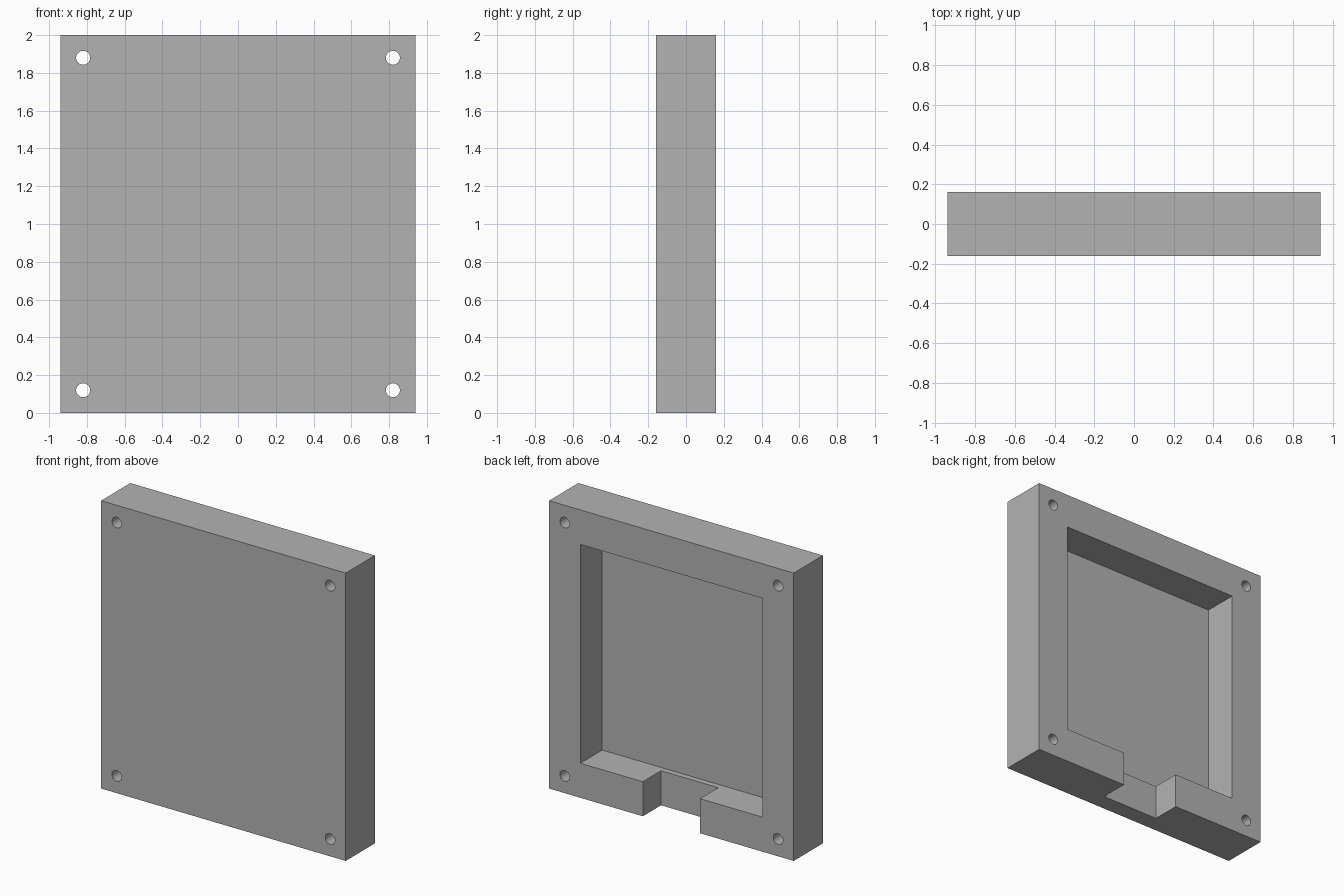
import bpy
import math

default_cube = bpy.data.objects.get("Cube")
if default_cube:
    bpy.data.objects.remove(default_cube, do_unlink=True)

WIDTH, DEPTH, HEIGHT = 1.88, 0.32, 2.0
RIM = 0.24            # border around the pocket
HOLE_INSET = 0.12     # hole centres from the outer edges
HOLE_RADIUS = 0.037
BACK = DEPTH / 2
PAST = 0.1            # how far cutters reach past the surface

grey = bpy.data.materials.new("plain grey")
grey.use_nodes = True
colour = (0.45, 0.45, 0.45, 1)
grey.diffuse_color = colour
grey.node_tree.nodes["Principled BSDF"].inputs["Base Color"].default_value = colour


def box(name, x, y, z):
    """Box between the (low, high) limits on each axis."""
    limits = (x, y, z)
    bpy.ops.mesh.primitive_cube_add(size=1, location=[(a + b) / 2 for a, b in limits])
    obj = bpy.context.object
    obj.name = name
    obj.scale = [b - a for a, b in limits]
    bpy.ops.object.transform_apply(location=False, rotation=False, scale=True)
    obj.data.materials.append(grey)
    return obj


def cut(target, cutter):
    """Subtract the cutter from the target and discard it."""
    cutter.hide_render = True
    mod = target.modifiers.new("cut", "BOOLEAN")
    mod.operation = "DIFFERENCE"
    mod.solver = "EXACT"
    mod.object = cutter
    bpy.context.view_layer.objects.active = target
    bpy.ops.object.modifier_apply(modifier=mod.name)
    bpy.data.objects.remove(cutter, do_unlink=True)


# Solid slab
housing = box("housing", (-WIDTH / 2, WIDTH / 2), (-BACK, BACK), (0, HEIGHT))

# Rectangular pocket open to the back
half = WIDTH / 2 - RIM
cut(housing, box("pocket_cutter", (-half, half), (BACK - 0.24, BACK + PAST),
                 (RIM, HEIGHT - RIM)))

# Shallower notch through the bottom rim
cut(housing, box("notch_cutter", (-0.22, 0.22), (BACK - 0.2, BACK + PAST),
                 (-PAST, RIM + PAST)))

# Corner screw holes, front to back
for side in (-1, 1):
    for z in (HOLE_INSET, HEIGHT - HOLE_INSET):
        bpy.ops.mesh.primitive_cylinder_add(
            vertices=32, radius=HOLE_RADIUS, depth=DEPTH + 2 * PAST,
            location=(side * (WIDTH / 2 - HOLE_INSET), 0, z),
            rotation=(math.pi / 2, 0, 0))
        drill = bpy.context.object
        drill.name = "screw_hole_cutter"
        drill.data.materials.append(grey)
        cut(housing, drill)

# Smooth hole walls, sharp everywhere else
bpy.ops.object.select_all(action="DESELECT")
housing.select_set(True)
bpy.context.view_layer.objects.active = housing
bpy.ops.object.shade_smooth_by_angle(angle=math.radians(30))
